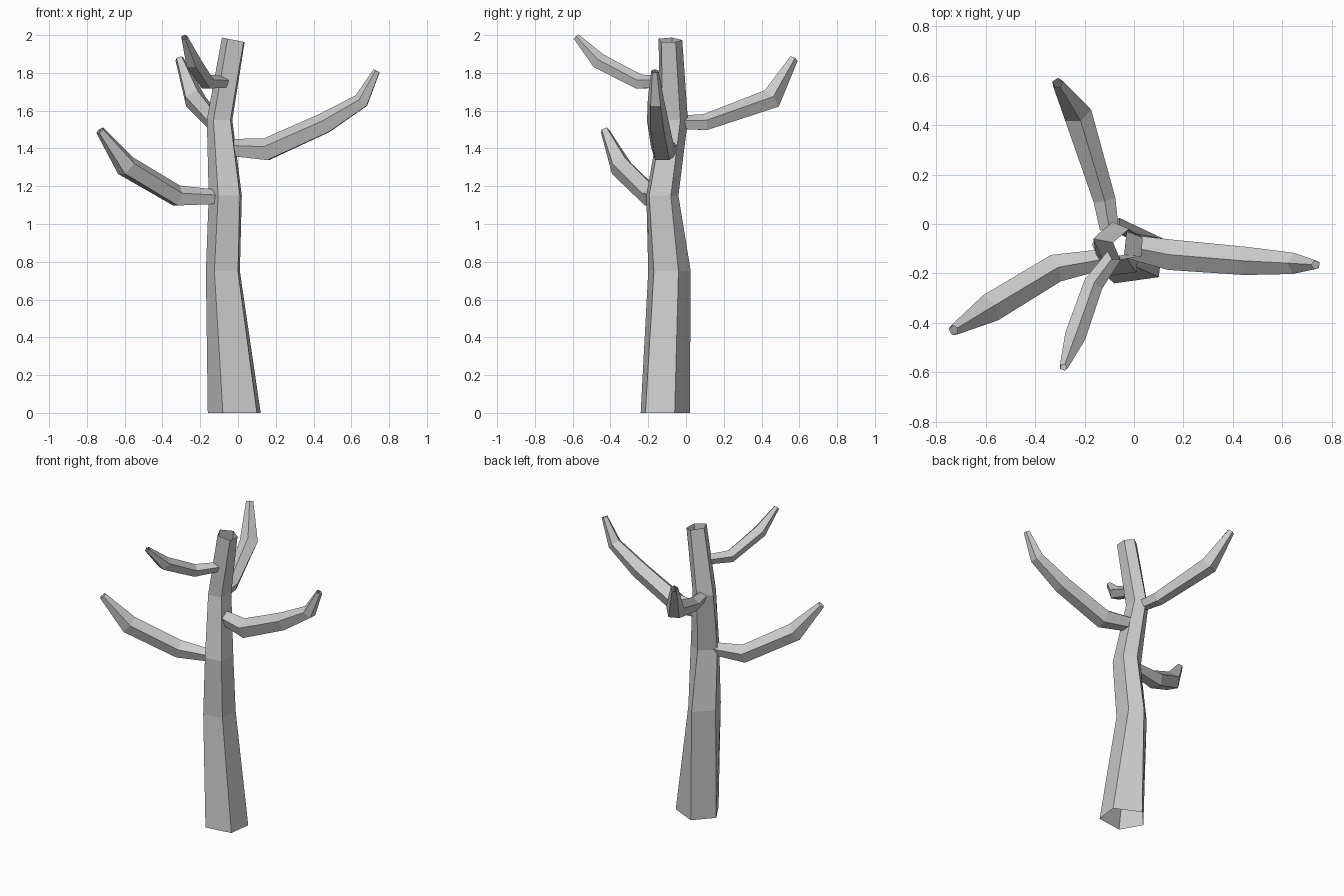
import bpy, bmesh, math
from mathutils import Vector

cube = bpy.data.objects.get("Cube")
if cube:
    bpy.data.objects.remove(cube, do_unlink=True)

bark = bpy.data.materials.new("grey_bark")
bark.use_nodes = True
GREY = (0.6, 0.6, 0.6, 1)
bark.diffuse_color = GREY
bark.node_tree.nodes["Principled BSDF"].inputs["Base Color"].default_value = GREY


def loft(name, rings):
    """Open-ended, flat-shaded tube through matching rings of points."""
    bm = bmesh.new()
    loops = [[bm.verts.new(p) for p in ring] for ring in rings]
    for a, b in zip(loops, loops[1:]):
        n = len(a)
        for i in range(n):
            j = (i + 1) % n
            bm.faces.new((a[i], a[j], b[j], b[i]))
    bmesh.ops.recalc_face_normals(bm, faces=bm.faces)
    mesh = bpy.data.meshes.new(name)
    bm.to_mesh(mesh)
    bm.free()
    mesh.materials.append(bark)
    obj = bpy.data.objects.new(name, mesh)
    bpy.context.collection.objects.link(obj)
    return obj


def branch(name, path, radii, turn=0):
    """Five-sided tapering limb along a bent path."""
    pts = [Vector(p) for p in path]
    rings = []
    for i, (p, r) in enumerate(zip(pts, radii)):
        before = (p - pts[i - 1]).normalized() if i else Vector()
        after = (pts[i + 1] - p).normalized() if i + 1 < len(pts) else Vector()
        along = (before + after).normalized()
        side = along.cross(Vector((0, 0, 1))).normalized()
        up = side.cross(along)
        angles = [math.radians(turn) + math.tau * k / 5 for k in range(5)]
        rings.append([p + r * (math.cos(a) * up + math.sin(a) * side) for a in angles])
    return loft(name, rings)


# Trunk: five corners per level, front-left corner first
levels = [
    (0.00, [(-0.08, -0.24), (0.10, -0.215), (0.12, -0.06), (-0.05, 0.02), (-0.16, -0.10)]),
    (0.75, [(-0.125, -0.20), (0.0, -0.17), (0.01, -0.04), (-0.06, 0.025), (-0.17, -0.08)]),
    (1.15, [(-0.105, -0.21), (0.01, -0.195), (0.02, -0.08), (-0.06, -0.04), (-0.155, -0.12)]),
    (1.55, [(-0.13, -0.14), (-0.04, -0.125), (-0.03, -0.03), (-0.09, 0.01), (-0.165, -0.06)]),
    (1.97, [(-0.055, -0.145), (0.03, -0.13), (0.035, -0.055), (-0.02, -0.02), (-0.085, -0.075)]),
]
# The top rim slopes down towards +x
loft("trunk", [[(x, y, z - (0.2 * x if z > 1.9 else 0)) for x, y in ring]
               for z, ring in levels])

# Branches
branch("left_branch",
       [(-0.03, -0.09, 1.40), (0.15, -0.125, 1.39), (0.46, -0.15, 1.53),
        (0.655, -0.16, 1.65), (0.735, -0.165, 1.81)],
       [0.05, 0.065, 0.06, 0.045, 0.02])
branch("right_branch",
       [(-0.11, -0.14, 1.14), (-0.32, -0.18, 1.145), (-0.59, -0.345, 1.305),
        (-0.73, -0.43, 1.495)],
       [0.042, 0.06, 0.062, 0.024])
branch("front_branch",
       [(-0.075, -0.12, 1.75), (-0.165, -0.245, 1.75), (-0.24, -0.46, 1.86),
        (-0.285, -0.58, 1.99)],
       [0.033, 0.042, 0.045, 0.018])
branch("back_branch",
       [(-0.1, -0.02, 1.535), (-0.12, 0.1, 1.535), (-0.23, 0.45, 1.66),
        (-0.31, 0.57, 1.875)],
       [0.04, 0.047, 0.06, 0.024])
